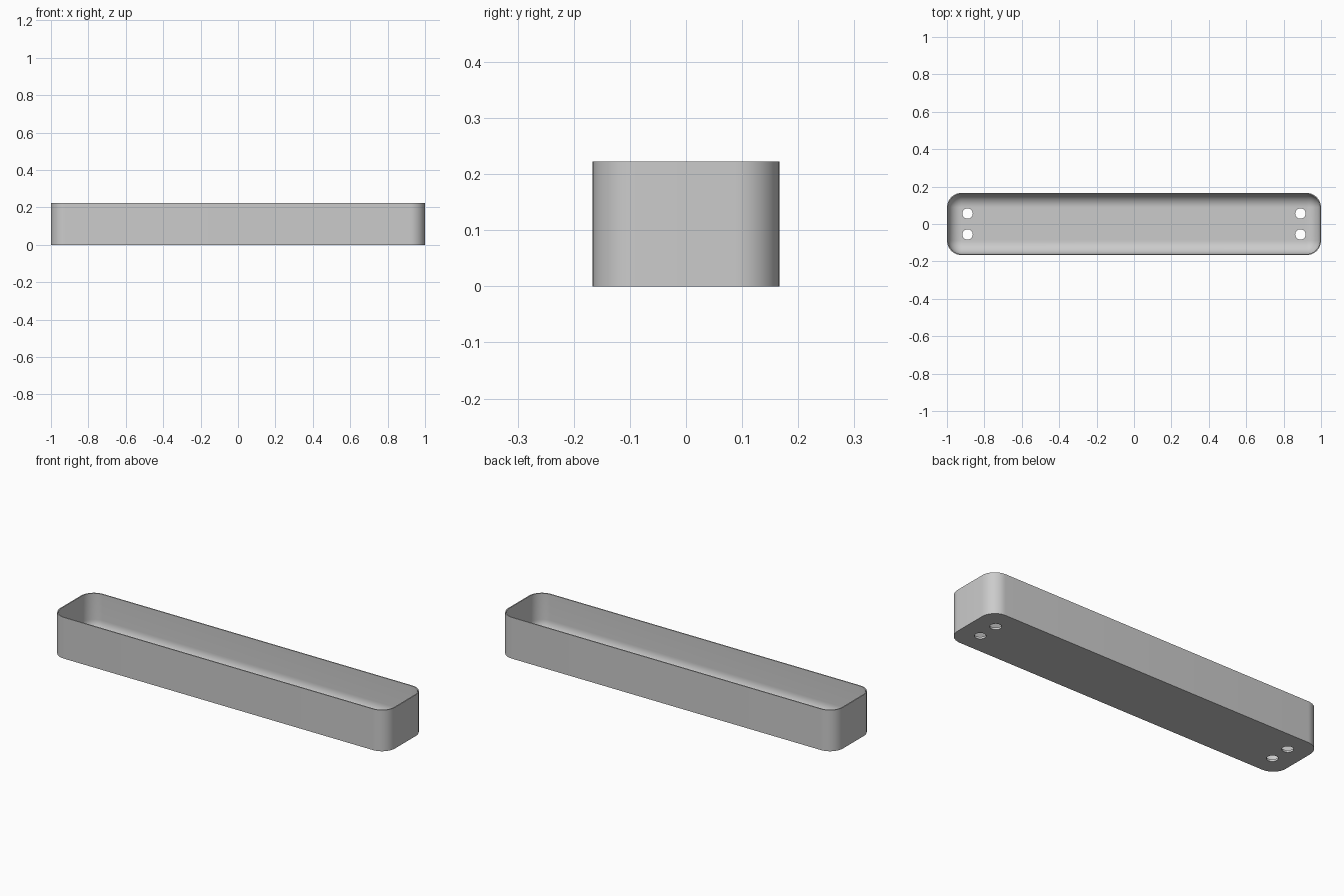
import bpy
import bmesh
from math import cos, sin, pi, radians

HALF_X, HALF_Y, HEIGHT = 1.0, 0.1665, 0.222
CORNER, WALL, FLOOR, FILLET = 0.078, 0.006, 0.011, 0.07
HOLE_X, HOLE_Y, HOLE_R = 0.89, 0.056, 0.028
STEPS = 12

cube = bpy.data.objects.get("Cube")
if cube:
    bpy.data.objects.remove(cube)

grey = bpy.data.materials.new("plain grey")
grey.use_nodes = True
colour = (0.6, 0.6, 0.6, 1)
grey.diffuse_color = colour
grey.node_tree.nodes["Principled BSDF"].inputs["Base Color"].default_value = colour


def rounded_ring(bm, inset, z):
    """Rounded rectangle of vertices, inset from the outer outline."""
    r = CORNER - inset
    ring = []
    for i, (sx, sy) in enumerate(((1, 1), (-1, 1), (-1, -1), (1, -1))):
        for k in range(STEPS + 1):
            a = (i + k / STEPS) * pi / 2
            ring.append(bm.verts.new((sx * (HALF_X - CORNER) + r * cos(a),
                                      sy * (HALF_Y - CORNER) + r * sin(a), z)))
    return ring


# Cross-section: outer wall, rim, inner wall, then the fillet down to the floor
profile = [(0, 0), (0, HEIGHT), (WALL, HEIGHT)]
for k in range(STEPS + 1):
    a = k / STEPS * pi / 2
    profile.append((WALL + FILLET * (1 - cos(a)), FLOOR + FILLET * (1 - sin(a))))

bm = bmesh.new()
rings = [rounded_ring(bm, d, z) for d, z in profile]
for low, high in zip(rings, rings[1:]):
    for i in range(len(low)):
        j = (i + 1) % len(low)
        bm.faces.new((low[i], low[j], high[j], high[i]))
bm.faces.new(rings[0])
bm.faces.new(rings[-1])
bmesh.ops.recalc_face_normals(bm, faces=bm.faces)
mesh = bpy.data.meshes.new("tray")
bm.to_mesh(mesh)
bm.free()
mesh.materials.append(grey)
tray = bpy.data.objects.new("tray", mesh)
bpy.context.collection.objects.link(tray)

# Four drain holes through the floor
bm = bmesh.new()
for sx in (-1, 1):
    for sy in (-1, 1):
        made = bmesh.ops.create_cone(bm, cap_ends=True, segments=32, radius1=HOLE_R,
                                     radius2=HOLE_R, depth=0.1)
        bmesh.ops.translate(bm, verts=made["verts"], vec=(sx * HOLE_X, sy * HOLE_Y, 0))
mesh = bpy.data.meshes.new("hole_cutter")
bm.to_mesh(mesh)
bm.free()
mesh.materials.append(grey)
cutter = bpy.data.objects.new("hole_cutter", mesh)
bpy.context.collection.objects.link(cutter)
cutter.hide_render = True

cut = tray.modifiers.new("drain_holes", "BOOLEAN")
cut.operation = "DIFFERENCE"
cut.solver = "EXACT"
cut.object = cutter
bpy.ops.object.select_all(action="DESELECT")
bpy.context.view_layer.objects.active = tray
tray.select_set(True)
bpy.ops.object.modifier_apply(modifier=cut.name)
bpy.data.objects.remove(cutter)
bpy.ops.object.shade_smooth_by_angle(angle=radians(30))
